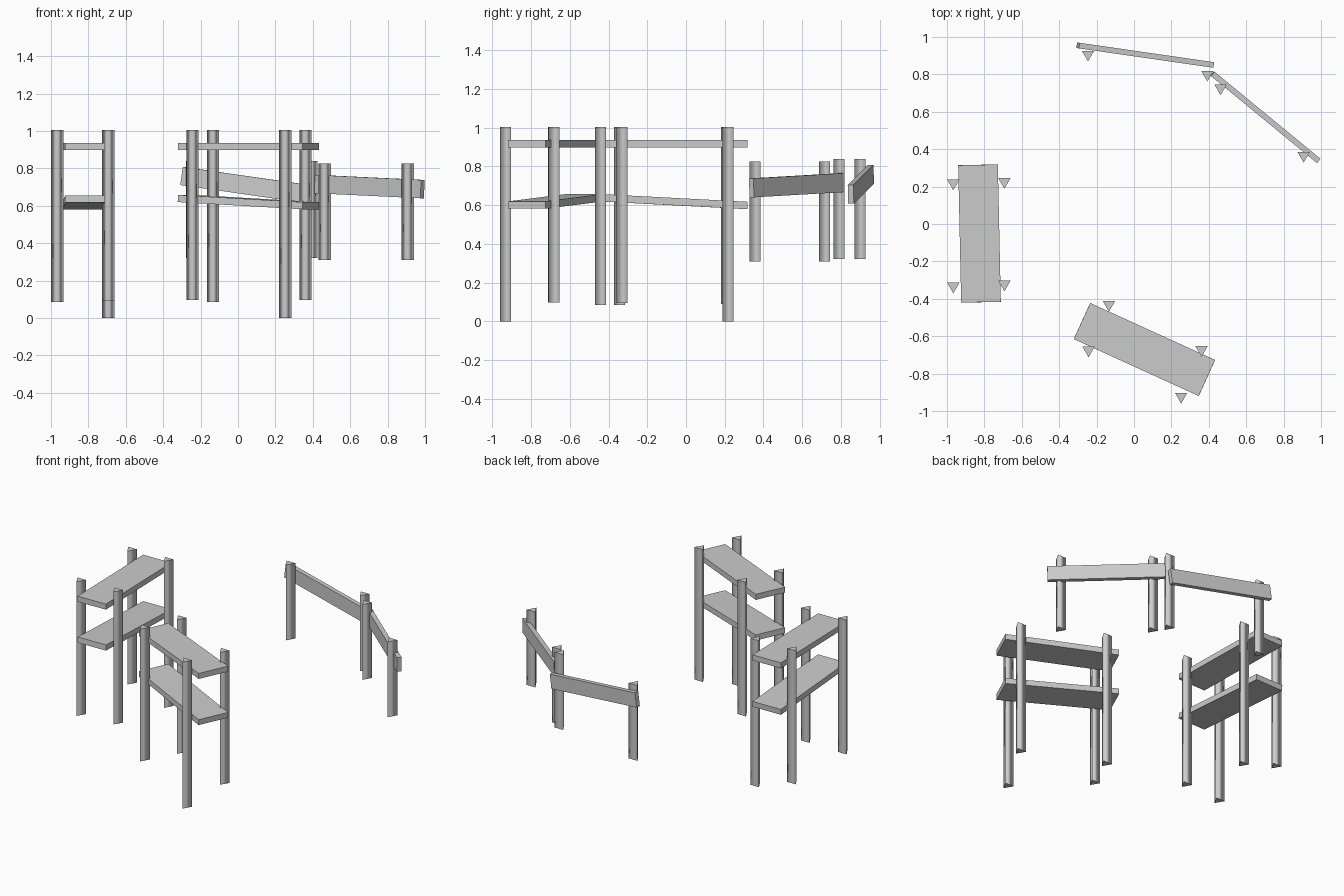
import bpy, bmesh, math
from mathutils import Euler

if "Cube" in bpy.data.objects:
    bpy.data.objects.remove(bpy.data.objects["Cube"])

grey = bpy.data.materials.new("weathered_grey")
grey.diffuse_color = (0.6, 0.6, 0.6, 1)
grey.use_nodes = True
grey.node_tree.nodes["Principled BSDF"].inputs["Base Color"].default_value = grey.diffuse_color


def finish(bm, name):
    bmesh.ops.recalc_face_normals(bm, faces=bm.faces)
    me = bpy.data.meshes.new(name)
    bm.to_mesh(me)
    bm.free()
    me.materials.append(grey)
    ob = bpy.data.objects.new(name, me)
    bpy.context.collection.objects.link(ob)
    return ob


def post(name, x, y, z0, z1, r=0.038):
    """Three-sided post, one edge facing the front, smooth sides and flat ends."""
    bm = bmesh.new()
    ring = [bm.verts.new((r * math.cos(a), r * math.sin(a), 0))
            for a in (math.radians(d) for d in (-90, 30, 150))]
    base = bm.faces.new(ring)
    ext = bmesh.ops.extrude_face_region(bm, geom=[base], use_keep_orig=True)
    for v in ext["geom"]:
        if isinstance(v, bmesh.types.BMVert):
            v.co.z = z1 - z0
    for f in bm.faces:
        f.smooth = len(f.verts) == 4
    for e in bm.edges:
        if abs(e.verts[0].co.z - e.verts[1].co.z) < 1e-6:
            e.smooth = False
    finish(bm, name).location = (x, y, z0)


def board(name, centre, size, heading, pitch=0.0):
    """Plank along its local x, pitched about its width, then turned by heading."""
    bm = bmesh.new()
    bmesh.ops.create_cube(bm, size=1)
    bmesh.ops.scale(bm, vec=size, verts=bm.verts)
    ob = finish(bm, name)
    ob.location = centre
    ob.rotation_euler = Euler((0, math.radians(pitch), math.radians(heading)))


# Two shelf units: centre, heading, lower board height, posts (x, y, bottom)
units = {
    "left_shelf": ((-0.826, -0.051), -88.75, 0.618, -3.0,
                   [(-0.966, 0.218, 0.09), (-0.693, 0.226, 0.0),
                    (-0.966, -0.333, 0.085), (-0.693, -0.322, 0.095)]),
    "front_shelf": ((0.056, -0.671), -24.5, 0.62, 3.0,
                    [(-0.134, -0.431, 0.085), (-0.243, -0.675, 0.097),
                     (0.361, -0.672, 0.097), (0.252, -0.922, 0.0)]),
}
for name, ((cx, cy), heading, low, pitch, posts) in units.items():
    size = (0.734, 0.212, 0.038)
    board(name + "_upper_board", (cx, cy, 0.918), size, heading)
    board(name + "_lower_board", (cx, cy, low), size, heading, pitch)
    for i, (x, y, z0) in enumerate(posts):
        post(f"{name}_post_{i + 1}", x, y, z0, 1.005)

# The left lower board rises towards the front
bpy.data.objects["left_shelf_lower_board"].rotation_euler.y = math.radians(-3.0)
bpy.data.objects["left_shelf_lower_board"].rotation_euler.z = math.radians(-88.75)
bpy.data.objects["left_shelf_lower_board"].rotation_euler.x = 0

# Two fence sections at the back: upright rail on two short posts
board("back_fence_rail", (0.06, 0.903, 0.708), (0.734, 0.03, 0.098), -8.2, 8.1)
board("side_fence_rail", (0.703, 0.571, 0.703), (0.734, 0.03, 0.098), -39.4, 2.1)
for i, (x, y, z0) in enumerate([(-0.246, 0.907, 0.322), (0.392, 0.80, 0.322),
                                (0.463, 0.726, 0.31), (0.907, 0.366, 0.31)]):
    post(f"fence_post_{i + 1}", x, y, z0, z0 + 0.517)
